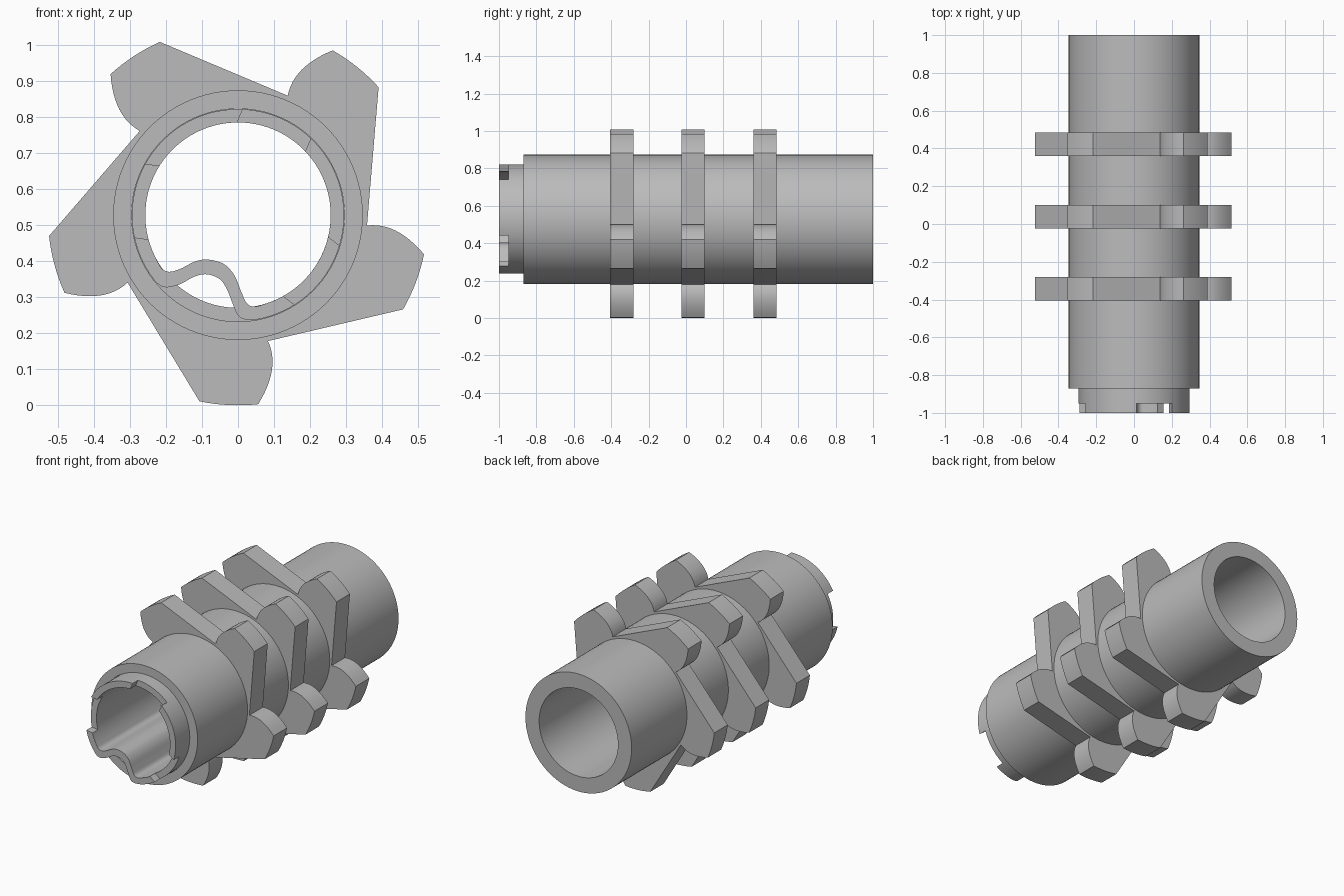
import bpy, bmesh
from math import sin, cos, pi, radians
from mathutils import Vector, Matrix

if "Cube" in bpy.data.objects:
    bpy.data.objects.remove(bpy.data.objects["Cube"])

AXIS_Z = 0.527          # height of the tube axis
TIP = 0.527             # radius of the collar arm tips
OUTER, NECK, BORE = 0.346, 0.294, 0.257
LINER_END = -0.4

grey = bpy.data.materials.new("plain grey")
grey.use_nodes = True
grey.diffuse_color = (0.5, 0.5, 0.5, 1)
grey.node_tree.nodes["Principled BSDF"].inputs["Base Color"].default_value = (0.5, 0.5, 0.5, 1)


def arc(radius, start, end, steps):
    """Points on an arc around the tube axis, angles in degrees."""
    angles = [radians(start + (end - start) * i / steps) for i in range(steps + 1)]
    return [Vector((radius * cos(a), radius * sin(a))) for a in angles]


def smooth_path(points, steps=6):
    """Rounded path through a few points."""
    p = [Vector(q) for q in points]
    p = [p[0] * 2 - p[1]] + p + [p[-1] * 2 - p[-2]]
    path = []
    for a, b, c, d in zip(p, p[1:], p[2:], p[3:]):
        for i in range(steps):
            t = i / steps
            path.append(0.5 * (2 * b + (c - a) * t + (2 * a - 5 * b + 4 * c - d) * t ** 2
                               + (3 * b - a - 3 * c + d) * t ** 3))
    return path + [p[-2]]


def finish(bm, name):
    bmesh.ops.recalc_face_normals(bm, faces=bm.faces[:])
    mesh = bpy.data.meshes.new(name)
    bm.to_mesh(mesh)
    bm.free()
    mesh.materials.append(grey)
    obj = bpy.data.objects.new(name, mesh)
    obj.location.z = AXIS_Z
    bpy.context.collection.objects.link(obj)
    return obj


def shade(obj):
    bpy.ops.object.select_all(action='DESELECT')
    obj.select_set(True)
    bpy.context.view_layer.objects.active = obj
    bpy.ops.object.shade_smooth_by_angle(angle=radians(25))


def extrude_ring(name, outer, inner, y0, y1):
    """Plate with a hole, extruded along the tube axis."""
    bm = bmesh.new()
    for loop in (outer, inner):
        verts = [bm.verts.new((p.x, y0, p.y)) for p in loop]
        for a, b in zip(verts, verts[1:] + verts[:1]):
            bm.edges.new((a, b))
    bmesh.ops.triangle_fill(bm, edges=bm.edges[:], use_beauty=True)
    out = bmesh.ops.extrude_face_region(bm, geom=bm.faces[:], use_keep_orig=True)
    moved = [v for v in out["geom"] if isinstance(v, bmesh.types.BMVert)]
    bmesh.ops.translate(bm, verts=moved, vec=(0, y1 - y0, 0))
    return finish(bm, name)


# Main tube, turned around its axis, with a wider seat for the liner
profile = [(OUTER, -0.87), (OUTER, 1), (BORE, 1), (BORE, LINER_END),
           (NECK + 0.001, LINER_END), (NECK + 0.001, -0.87)]
bm = bmesh.new()
verts = [bm.verts.new((r, y, 0)) for r, y in profile]
for a, b in zip(verts, verts[1:] + verts[:1]):
    bm.edges.new((a, b))
bmesh.ops.spin(bm, geom=bm.verts[:] + bm.edges[:], cent=(0, 0, 0), axis=(0, 1, 0),
               angle=2 * pi, steps=96, use_merge=True)
bmesh.ops.remove_doubles(bm, verts=bm.verts[:], dist=0.0001)
shade(finish(bm, "main_tube"))

# Five-armed collars: rounded tip, bulged flank, straight run to the next arm
flank = [Vector((0.056, -0.524)), Vector((0.1185, -0.4235)), Vector((0.083, -0.349))]
arm = arc(TIP, -101.7, -83.9, 8)
for i in range(1, 13):
    t = i / 12
    arm.append(flank[0] * (1 - t) ** 2 + flank[1] * 2 * t * (1 - t) + flank[2] * t * t)
star = [Matrix.Rotation(radians(72 * k), 2) @ p for k in range(5) for p in arm]
hole = arc(0.325, 0, 360, 64)[:-1]
for name, y in (("front_collar", -0.405), ("middle_collar", -0.025), ("rear_collar", 0.36)):
    shade(extrude_ring(name, star, hole, y, y + 0.125))

# Liner: thin sleeve whose lower wall is bent inward as a key
inner_wave = [(-0.224, -0.127), (-0.21, -0.149), (-0.19, -0.157), (-0.16, -0.149),
              (-0.12, -0.129), (-0.085, -0.123), (-0.04, -0.135), (-0.01, -0.167),
              (0.01, -0.215), (0.025, -0.245), (0.05, -0.253), (0.1, -0.237)]
outer_wave = [(-0.244, -0.164), (-0.225, -0.188), (-0.2, -0.2), (-0.16, -0.191),
              (-0.12, -0.17), (-0.085, -0.164), (-0.05, -0.178), (-0.03, -0.207),
              (-0.013, -0.25), (0.0, -0.278), (0.02, -0.289), (0.05, -0.2895)]
inner = arc(BORE, -67, 209.5, 72)[1:-1] + smooth_path(inner_wave)
outer = arc(NECK, -80.2, 213.8, 76)[1:-1] + smooth_path(outer_wave)
liner = extrude_ring("keyed_liner", outer, inner, -1, LINER_END)

# Three square notches in the liner rim
bm = bmesh.new()
for angle in (67, 171.7, -37.3):
    turn = Matrix.Rotation(radians(-angle), 4, 'Y')
    place = turn @ Matrix.Translation((0.28, -1, 0)) @ Matrix.Diagonal((0.2, 0.1, 0.205, 1))
    bmesh.ops.create_cube(bm, size=1, matrix=place)
cutter = finish(bm, "notch_cutter")
cutter.hide_render = True
cut = liner.modifiers.new("notches", 'BOOLEAN')
cut.operation = 'DIFFERENCE'
cut.solver = 'EXACT'
cut.object = cutter
bpy.context.view_layer.update()
bpy.context.view_layer.objects.active = liner
bpy.ops.object.modifier_apply(modifier=cut.name)
bpy.data.objects.remove(cutter)
shade(liner)
